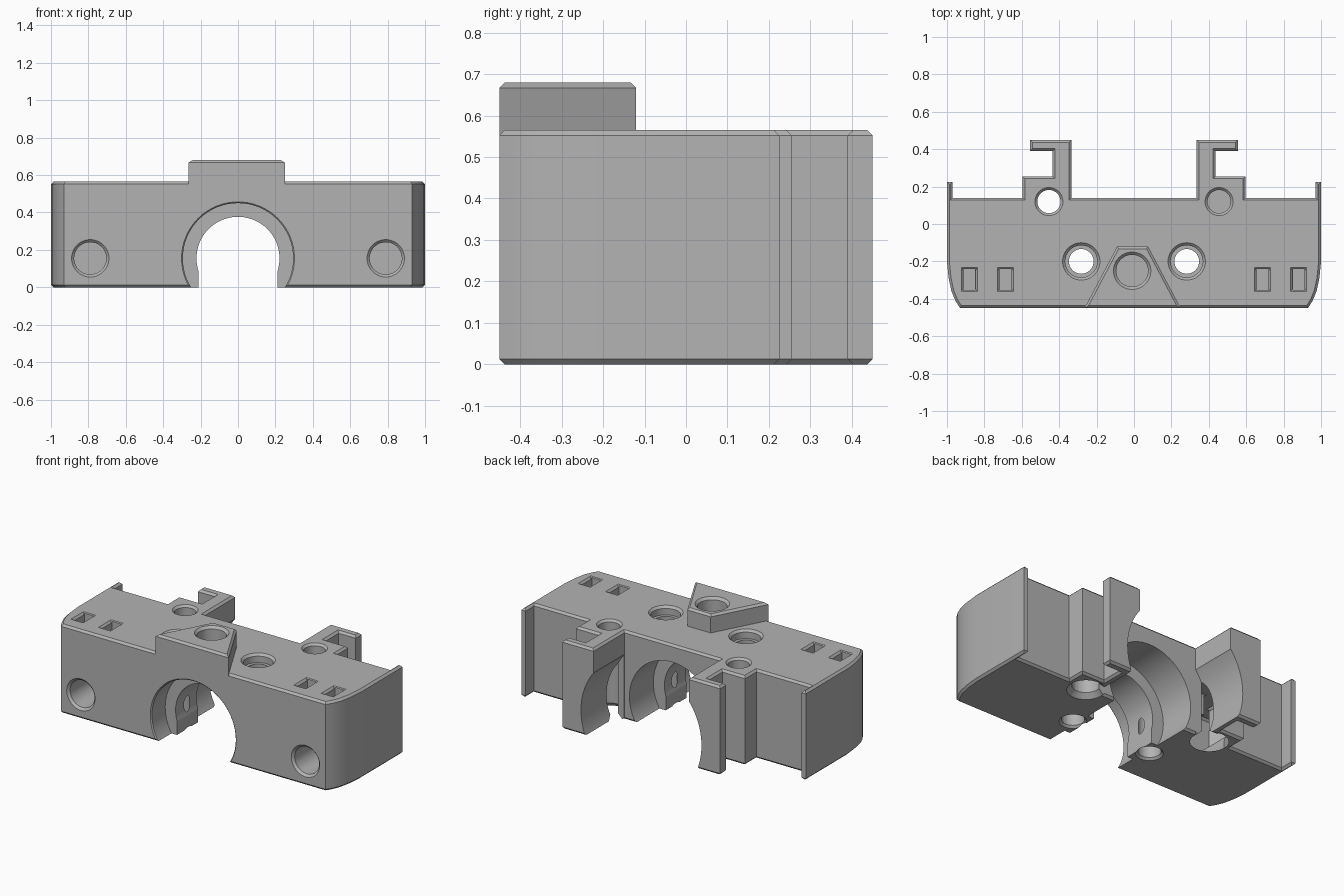
import bpy, bmesh, math
from mathutils import Matrix

if "Cube" in bpy.data.objects:
    bpy.data.objects.remove(bpy.data.objects["Cube"])

HEIGHT = 0.565
CHAMFER = 0.013


def make_object(name, bm):
    bmesh.ops.recalc_face_normals(bm, faces=bm.faces[:])
    mesh = bpy.data.meshes.new(name)
    bm.to_mesh(mesh)
    bm.free()
    obj = bpy.data.objects.new(name, mesh)
    bpy.context.scene.collection.objects.link(obj)
    return obj


def prism(name, outline, z0, z1, chamfer_levels):
    """Extruded plan outline with its rims chamfered at the given heights."""
    bm = bmesh.new()
    base = bm.faces.new([bm.verts.new((x, y, z0)) for x, y in outline])
    up = bmesh.ops.extrude_face_region(bm, geom=[base])["geom"]
    for v in up:
        if isinstance(v, bmesh.types.BMVert):
            v.co.z = z1
    bmesh.ops.recalc_face_normals(bm, faces=bm.faces[:])
    rims = [e for e in bm.edges
            if any(all(abs(v.co.z - lv) < 1e-5 for v in e.verts) for lv in chamfer_levels)]
    bmesh.ops.bevel(bm, geom=rims, offset=CHAMFER, offset_type='OFFSET',
                    segments=1, profile=0.5, affect='EDGES', clamp_overlap=True)
    return make_object(name, bm)


def combine(target, tool, operation='DIFFERENCE'):
    """Apply a boolean and discard the tool."""
    tool.hide_render = True
    mod = target.modifiers.new("cut", 'BOOLEAN')
    mod.operation = operation
    mod.solver = 'EXACT'
    mod.object = tool
    graph = bpy.context.evaluated_depsgraph_get()
    graph.update()
    mesh = bpy.data.meshes.new_from_object(target.evaluated_get(graph))
    target.modifiers.clear()
    target.data = mesh
    bpy.data.objects.remove(tool)


def cut_round(target, axis, centre, start, end, r0, r1=None, sides=64):
    """Cut a cylinder or cone along y or z from start to end."""
    r1 = r0 if r1 is None else r1
    bm = bmesh.new()
    bmesh.ops.create_cone(bm, cap_ends=True, segments=sides, radius1=r0,
                          radius2=r1, depth=end - start)
    mid = (start + end) / 2
    if axis == 'Y':
        turn = Matrix.Rotation(-math.pi / 2, 4, 'X')
        move = Matrix.Translation((centre[0], mid, centre[1]))
    else:
        turn = Matrix.Identity(4)
        move = Matrix.Translation((centre[0], centre[1], mid))
    bm.transform(move @ turn)
    combine(target, make_object("round_cutter", bm))


def cut_box(target, centre, size, taper=1.0):
    bm = bmesh.new()
    bmesh.ops.create_cube(bm, size=1)
    for v in bm.verts:
        s = taper if v.co.z < 0 else 1
        v.co = [c + p * d * k for c, p, d, k in zip(centre, v.co, size, (s, s, 1))]
    combine(target, make_object("box_cutter", bm))


# Body plan: rounded front corners, end flanges, rear blocks and hooked arms
half = [(0.93, -0.45), (0.955, -0.41), (0.976, -0.36), (0.991, -0.29), (1, -0.2),
        (1, 0.225), (0.97, 0.225), (0.97, 0.14), (0.595, 0.14), (0.595, 0.255),
        (0.435, 0.255), (0.435, 0.39), (0.555, 0.39), (0.555, 0.45),
        (0.335, 0.45), (0.335, 0.14)]
body = prism("clamp_body", half + [(-x, y) for x, y in reversed(half)],
             0, HEIGHT, (0, HEIGHT))

# Raised trapezoid boss, flush with the front
boss = prism("boss", [(-0.265, -0.45), (0.25, -0.45), (0.075, -0.12), (-0.09, -0.12)],
             0.5, 0.68, (0.68,))
combine(body, boss, 'UNION')

# Stepped bore: front seat, narrow rib, rear seat, wide clearance in the arms
bore = (0, 0.155)
cut_round(body, 'Y', bore, -0.6, -0.31, 0.295)
cut_round(body, 'Y', bore, -0.465, -0.437, 0.317, 0.289)
cut_round(body, 'Y', bore, -0.5, 0.5, 0.222)
cut_box(body, (0, 0, 0), (0.424, 1.2, 0.22))
cut_round(body, 'Y', bore, -0.1, 0.3, 0.3)
cut_round(body, 'Y', bore, 0.142, 0.6, 0.424, sides=96)

# Blind hole in the boss
cut_round(body, 'Z', (-0.01, -0.25), 0.53, 0.8, 0.085)
cut_round(body, 'Z', (-0.01, -0.25), 0.663, 0.693, 0.083, 0.113)

for side in (-1, 1):
    # Front bolt holes with a counterbore at the top
    p = (side * 0.282, -0.2)
    cut_round(body, 'Z', p, -0.1, 0.7, 0.066, sides=40)
    cut_round(body, 'Z', p, 0.51, 0.7, 0.086, sides=40)
    cut_round(body, 'Z', p, 0.55, 0.58, 0.085, 0.115, sides=40)
    cut_round(body, 'Z', p, -0.014, 0.014, 0.093, 0.065, sides=40)

    # Rear bolt holes, wider below
    p = (side * 0.455, 0.12)
    cut_round(body, 'Z', p, -0.1, 0.7, 0.062, sides=40)
    cut_round(body, 'Z', p, 0.551, 0.579, 0.061, 0.089, sides=40)
    cut_round(body, 'Z', p, -0.1, 0.5, 0.08, sides=40)
    cut_round(body, 'Z', p, -0.03, 0.03, 0.14, 0.079, sides=40)

    # Blind holes in the front face
    p = (side * 0.79, 0.155)
    cut_round(body, 'Y', p, -0.6, -0.05, 0.086, sides=48)
    cut_round(body, 'Y', p, -0.465, -0.435, 0.115, 0.085, sides=48)

    # Paired rectangular slots on the top
    for x in (0.687, 0.88):
        cut_box(body, (side * x, -0.297, 0.55), (0.062, 0.115, 0.24))
        cut_box(body, (side * x, -0.297, 0.565), (0.108, 0.16, 0.026), 0.58)

# Colour and shading
grey = bpy.data.materials.new("plain_grey")
grey.use_nodes = True
colour = (0.45, 0.45, 0.45, 1)
grey.diffuse_color = colour
grey.node_tree.nodes["Principled BSDF"].inputs["Base Color"].default_value = colour
body.data.materials.clear()
body.data.materials.append(grey)

bpy.ops.object.select_all(action='DESELECT')
body.select_set(True)
bpy.context.view_layer.objects.active = body
bpy.ops.object.shade_smooth_by_angle(angle=math.radians(25))
